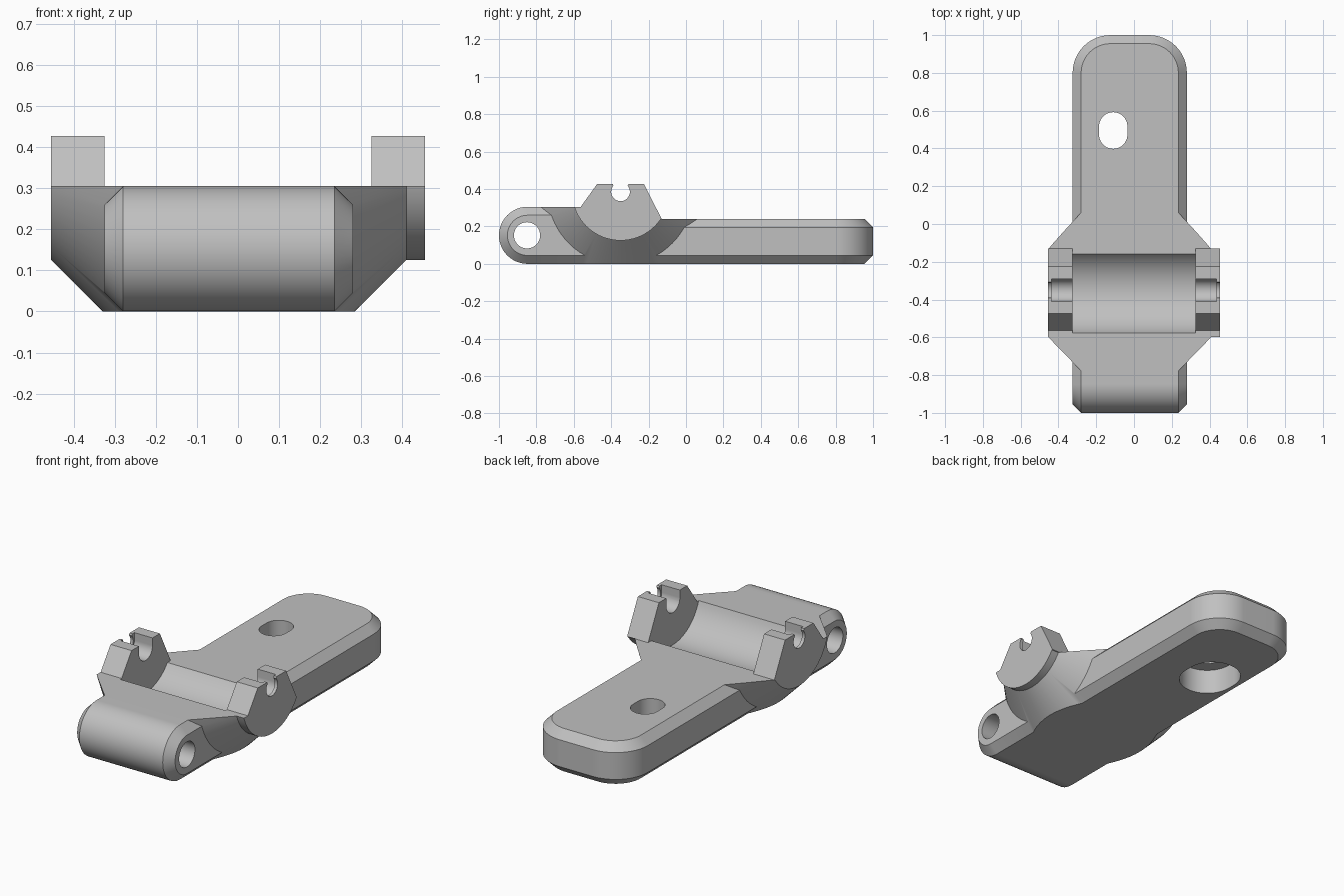
import bpy, bmesh, math
from mathutils import Matrix

if "Cube" in bpy.data.objects:
    bpy.data.objects.remove(bpy.data.objects["Cube"], do_unlink=True)

PIN_Y, PIN_Z = -0.35, 0.385      # axis of the clip-in pin
LEFT, RIGHT = 0.28, -0.325       # side faces of the body
TOP, STEP = 0.24, 0.305          # tail height, nose height
CHAMFER = 0.045

grey = bpy.data.materials.new("plain_grey")
grey.use_nodes = True
grey.diffuse_color = (0.53, 0.53, 0.53, 1)
grey.node_tree.nodes["Principled BSDF"].inputs["Base Color"].default_value = (0.53, 0.53, 0.53, 1)


def finish(name, bm):
    bmesh.ops.remove_doubles(bm, verts=bm.verts, dist=1e-5)
    bmesh.ops.recalc_face_normals(bm, faces=bm.faces)
    mesh = bpy.data.meshes.new(name)
    bm.to_mesh(mesh)
    bm.free()
    mesh.materials.append(grey)
    ob = bpy.data.objects.new(name, mesh)
    bpy.context.collection.objects.link(ob)
    return ob


def loft(name, rings):
    """Skin a list of closed rings and cap both ends."""
    bm = bmesh.new()
    loops = [[bm.verts.new(p) for p in ring] for ring in rings]
    n = len(loops[0])
    for a, b in zip(loops, loops[1:]):
        for i in range(n):
            j = (i + 1) % n
            bm.faces.new((a[i], a[j], b[j], b[i]))
    bm.faces.new(loops[0])
    bm.faces.new(loops[-1])
    return finish(name, bm)


def arc(cu, cv, r, start, end, steps):
    angles = [math.radians(start + (end - start) * i / steps) for i in range(steps + 1)]
    return [(cu + r * math.cos(a), cv + r * math.sin(a)) for a in angles]


def round_end_slab(name, w0, w1, l0, l1, r, h0, h1, place):
    """Slab with one rounded end and chamfered rims."""
    rings = []
    for h, c in ((h0, CHAMFER), (h0 + CHAMFER, 0), (h1 - CHAMFER, 0), (h1, CHAMFER)):
        outline = [(w0 + c, l0), (w1 - c, l0)]
        outline += arc(w1 - r, l1 - r, r - c, 0, 90, 12)
        outline += arc(w0 + r, l1 - r, r - c, 90, 180, 12)
        rings.append([place(w, l, h) for w, l in outline])
    return loft(name, rings)


def side_prism(name, profile, x0, x1):
    return loft(name, [[(x, y, z) for y, z in profile] for x in (x0, x1)])


def side_cylinder(name, y, z, r, x0, x1, n=48):
    return side_prism(name, arc(y, z, r, 0, 360, n)[:-1], x0, x1)


def slot(name, x, y, r, half, z0, z1):
    outline = arc(x, y + half, r, 0, 180, 20) + arc(x, y - half, r, 180, 360, 20)
    return loft(name, [[(u, v, z) for u, v in outline] for z in (z0, z1)])


def combine(target, tool, operation):
    tool.hide_render = True
    mod = target.modifiers.new(operation.lower(), "BOOLEAN")
    mod.operation, mod.object, mod.solver = operation, tool, "EXACT"
    bpy.context.view_layer.objects.active = target
    bpy.ops.object.modifier_apply(modifier=mod.name)
    bpy.data.objects.remove(tool, do_unlink=True)


# Long tail plate and rounded nose barrel
body = round_end_slab("bracket_body", RIGHT, LEFT, -0.5, 1, 0.2, 0, TOP,
                      lambda w, l, h: (w, l, h))
nose = round_end_slab("nose_barrel", 0, STEP, 0.4, 1, STEP / 2, RIGHT, LEFT,
                      lambda w, l, h: (h, -l, w))

# Conical cross hub, trimmed to the stepped height of the body
hub_profile = ((-0.455, 0.26), (-0.28, 0.435), (0.235, 0.435), (0.41, 0.26), (0.455, 0.26))
hub = loft("cross_hub", [[(x, y, z) for y, z in arc(PIN_Y, PIN_Z, r, 0, 360, 72)[:-1]]
                         for x, r in hub_profile])
trim = side_prism("hub_trim", [(-1, 0), (1, 0), (1, TOP), (PIN_Y, TOP), (PIN_Y, STEP), (-1, STEP)],
                  -0.6, 0.6)
combine(hub, trim, "INTERSECT")
combine(body, nose, "UNION")
combine(body, hub, "UNION")

# Upright ears at both ends of the hub
ear_profile = [(-0.475, 0.427), (-0.225, 0.427), (-0.13, TOP), (PIN_Y, 0.2), (-0.57, STEP - 0.01)]
for side in (-1, 1):
    combine(body, side_prism("ear", ear_profile, *sorted((side * 0.325, side * 0.455))), "UNION")

# Round trough between the ears
combine(body, side_cylinder("trough_cutter", PIN_Y, PIN_Z, 0.24, -0.325, 0.325, 72), "DIFFERENCE")

# Pin seats: wide open slot inside, narrow snap opening in the outer skin
wide = arc(PIN_Y, PIN_Z, 0.06, 180, 360, 16) + [(PIN_Y + 0.06, 0.5), (PIN_Y - 0.06, 0.5)]
snap = arc(PIN_Y, PIN_Z, 0.05, 140, 400, 28) + [(PIN_Y + 0.045, 0.435), (PIN_Y + 0.045, 0.5),
                                               (PIN_Y - 0.045, 0.5), (PIN_Y - 0.045, 0.435)]
for side in (-1, 1):
    combine(body, side_prism("seat_cutter", wide, *sorted((side * 0.3, side * 0.437))), "DIFFERENCE")
    combine(body, side_prism("snap_cutter", snap, *sorted((side * 0.4, side * 0.5))), "DIFFERENCE")

# Hinge bore through the nose, screw slot and its recess below the tail
combine(body, side_cylinder("bore_cutter", -0.85, STEP / 2, 0.07, -0.5, 0.5), "DIFFERENCE")
combine(body, slot("screw_cutter", -0.11, 0.495, 0.075, 0.022, -0.1, 0.4), "DIFFERENCE")
combine(body, slot("recess_cutter", -0.11, 0.495, 0.148, 0.022, -0.1, 0.14), "DIFFERENCE")

# Smooth curves with crisp edges
bpy.ops.object.select_all(action="DESELECT")
body.select_set(True)
bpy.context.view_layer.objects.active = body
bpy.ops.object.shade_smooth_by_angle(angle=math.radians(20))
weighted = body.modifiers.new("weighted_normals", "WEIGHTED_NORMAL")
weighted.keep_sharp = True
